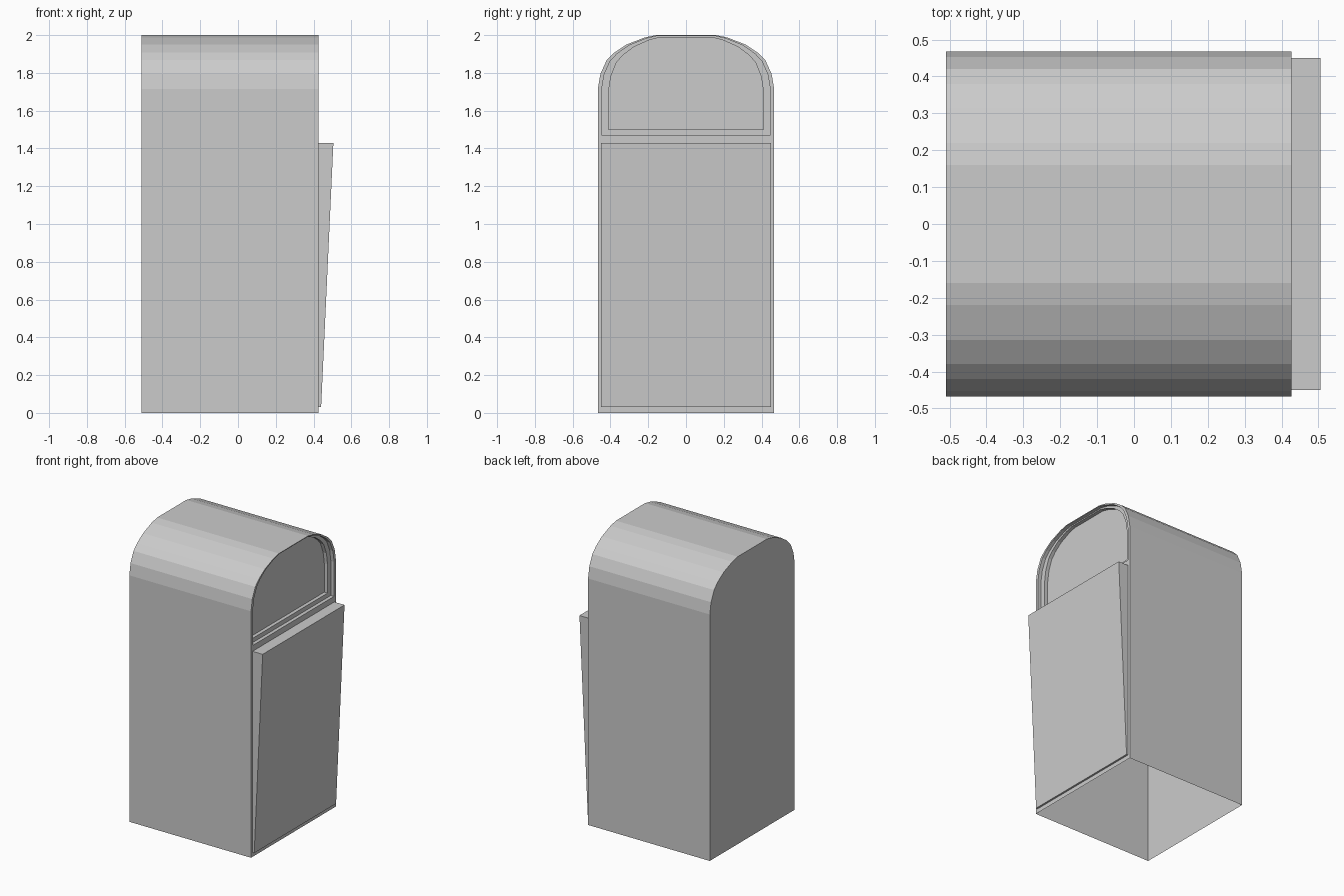
import bpy, bmesh

if "Cube" in bpy.data.objects:
    bpy.data.objects.remove(bpy.data.objects["Cube"])

X_BACK, X_FRONT = -0.51, 0.427
STEP = 0.025          # depth of each recess step

# half of the arched outline (y, z), from the spring line to the flat top
ARC = [(0.467, 1.715), (0.453, 1.795), (0.42, 1.867), (0.38, 1.907),
       (0.315, 1.95), (0.22, 1.987), (0.16, 2.0)]


def arch(half_width, bottom, top):
    """Closed arched outline scaled to a half width, base height and top."""
    k = half_width / ARC[0][0]
    half = [(y * k, z - (2.0 - top)) for y, z in ARC]
    right = [(half_width, bottom)] + half
    return right + [(-y, z) for y, z in reversed(right)]


def finish(name, bm):
    bmesh.ops.recalc_face_normals(bm, faces=bm.faces)
    mesh = bpy.data.meshes.new(name)
    bm.to_mesh(mesh)
    bm.free()
    obj = bpy.data.objects.new(name, mesh)
    bpy.context.collection.objects.link(obj)
    return obj


def ring(bm, x, outline):
    return [bm.verts.new((x, y, z)) for y, z in outline]


def bridge(bm, a, b, closed=True):
    n = len(a)
    for i in range(n if closed else n - 1):
        j = (i + 1) % n
        bm.faces.new((a[i], a[j], b[j], b[i]))


# Housing: arched shell, open underneath, with a two-step window recess
outer = arch(0.467, 0.0, 2.0)
frame = arch(0.447, 1.47, 1.995)
pane = arch(0.41, 1.50, 1.987)

bm = bmesh.new()
back = ring(bm, X_BACK, outer)
front = ring(bm, X_FRONT, outer)
bm.faces.new(back)
bridge(bm, back, front, closed=False)
loops = [front,
         ring(bm, X_FRONT, frame),
         ring(bm, X_FRONT - STEP, frame),
         ring(bm, X_FRONT - STEP, pane),
         ring(bm, X_FRONT - 2 * STEP, pane)]
for a, b in zip(loops, loops[1:]):
    bridge(bm, a, b)
bm.faces.new(loops[-1])
finish("housing", bm)

# Front door: wedge leaning outward at the top, back left open on the housing
bm = bmesh.new()
side = [(X_FRONT, 0.03), (0.44, 0.03), (0.505, 1.43), (X_FRONT, 1.43)]
left = [bm.verts.new((x, -0.45, z)) for x, z in side]
right = [bm.verts.new((x, 0.45, z)) for x, z in side]
bm.faces.new(left)
bm.faces.new(right)
bridge(bm, left, right, closed=False)
finish("front_door", bm)
